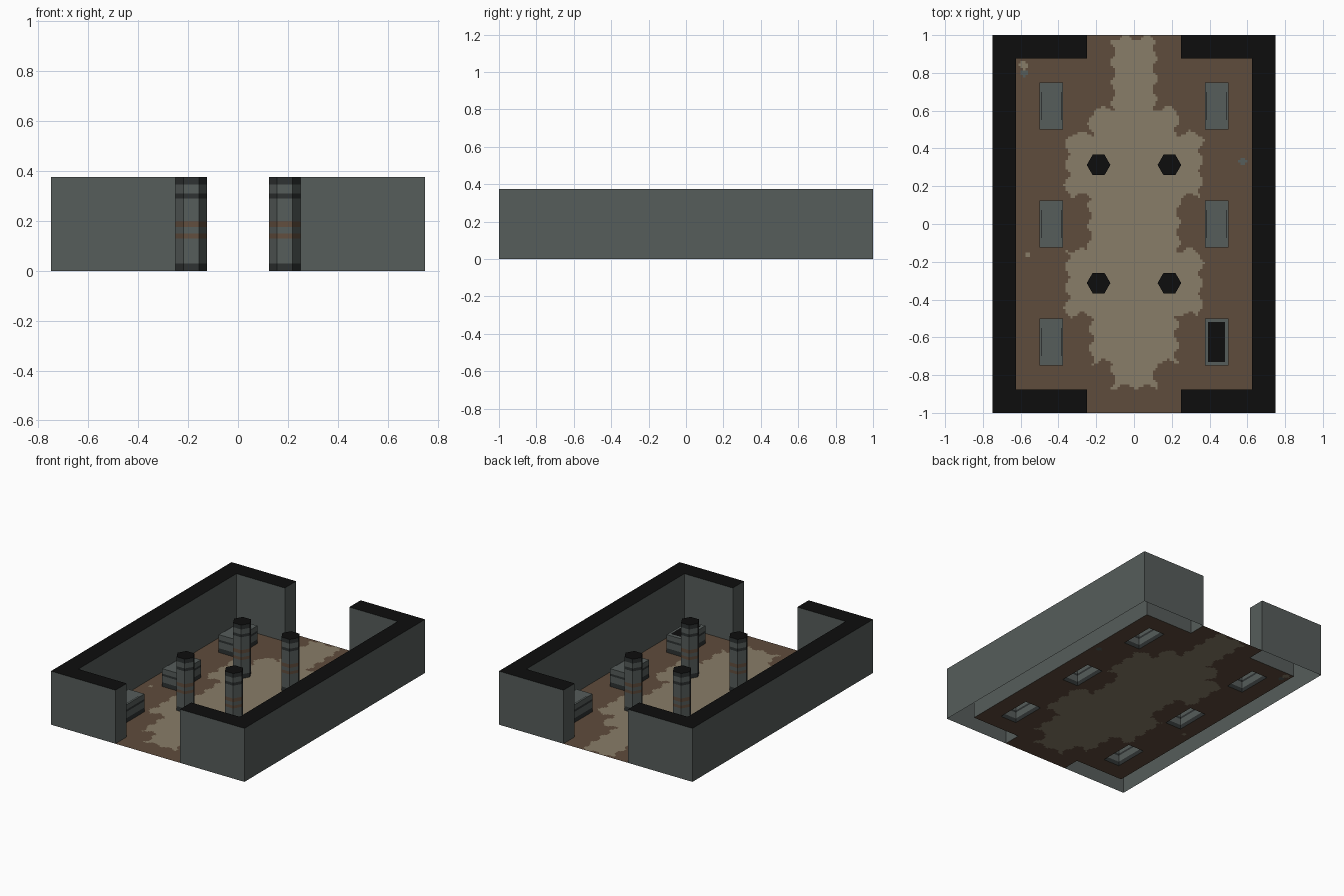
import bpy, bmesh, math

if "Cube" in bpy.data.objects:
    bpy.data.objects.remove(bpy.data.objects["Cube"])

H = 0.375          # wall and pillar height
TOMB_H = 0.125


def srgb(r, g, b):
    f = lambda c: ((c / 255 + 0.055) / 1.055) ** 2.4 if c > 10 else c / 255 / 12.92
    return (f(r), f(g), f(b), 1)


def material(name, rgb):
    m = bpy.data.materials.new(name)
    m.diffuse_color = srgb(*rgb)
    m.use_nodes = True
    m.node_tree.nodes["Principled BSDF"].inputs["Base Color"].default_value = m.diffuse_color
    return m


STONE = material("grey stone", (86, 93, 91))
BLACK = material("black", (13, 13, 13))
DIRT = material("brown dirt", (95, 76, 60))
PATH = material("tan path", (137, 125, 104))
DARK = material("dark stone", (46, 50, 50))
RUST = material("rust brown", (98, 78, 62))


def finish(bm, name, mats):
    me = bpy.data.meshes.new(name)
    bm.to_mesh(me)
    bm.free()
    for m in mats:
        me.materials.append(m)
    ob = bpy.data.objects.new(name, me)
    bpy.context.collection.objects.link(ob)
    return ob


def prism(name, pts, levels, mats, side, top):
    """Open-bottomed prism; side[i] colours the band between levels i and i+1."""
    bm = bmesh.new()
    rings = [[bm.verts.new((x, y, z)) for x, y in pts] for z in levels]
    n = len(pts)
    for k in range(len(levels) - 1):
        for i in range(n):
            j = (i + 1) % n
            f = bm.faces.new((rings[k][i], rings[k][j], rings[k + 1][j], rings[k + 1][i]))
            f.material_index = side[k]
    bm.faces.new(rings[-1]).material_index = top
    return finish(bm, name, mats)


# Side walls with returns either side of the doorways
right = [(0.75, -1), (0.75, 1), (0.25, 1), (0.25, 0.875), (0.625, 0.875),
         (0.625, -0.875), (0.25, -0.875), (0.25, -1)]
left = [(-x, y) for x, y in reversed(right)]
for name, pts in (("right_wall", right), ("left_wall", left)):
    prism(name, pts, (0, H), (STONE, BLACK), (0,), 1)

# Hexagonal pillars with rust and dark bands
bands = (0, 0.03, 0.13, 0.15, 0.175, 0.2, 0.29, 0.31, 0.345, H)
band_mats = (1, 0, 2, 0, 2, 0, 1, 0, 1)
for cx in (-0.1875, 0.1875):
    for cy in (-0.3125, 0.3125):
        hexagon = [(cx + 0.0625 * math.cos(i * math.pi / 3),
                    cy + 0.0625 * math.sin(i * math.pi / 3)) for i in range(6)]
        prism("pillar", hexagon, bands, (STONE, DARK, RUST, BLACK), band_mats, 3)


def plate(name, cx, cy, hx, hy, z, mat):
    bm = bmesh.new()
    bm.faces.new([bm.verts.new((cx + a * hx, cy + b * hy, z))
                  for a, b in ((-1, -1), (1, -1), (1, 1), (-1, 1))])
    return finish(bm, name, (mat,))


# Stone tombs along both sides, one of them with a black opening
tombs = [(x, y) for x in (-0.4375, 0.4375) for y in (-0.625, 0, 0.625)]
for cx, cy in tombs:
    pts = [(cx + a * 0.0625, cy + b * 0.125) for a, b in ((-1, -1), (1, -1), (1, 1), (-1, 1))]
    prism("tomb", pts, (0, 0.03, 0.075, 0.09, TOMB_H), (STONE, DARK), (1, 0, 1, 0), 0)
    if cx > 0 and cy < 0:
        plate("tomb_opening", cx, cy, 0.045, 0.105, TOMB_H + 0.002, BLACK)
    else:
        for s in (-1, 1):
            plate("lid_groove", cx + s * 0.053, cy, 0.003, 0.075, TOMB_H + 0.002, DARK)

# Floor grid: worn path down the middle, chosen by a ragged outline rule
STEP = 0.0125
OUTLINE = ((0.61, 0.11), (0.48, 0.23), (0.15, 0.355), (-0.14, 0.235),
           (-0.48, 0.355), (-0.73, 0.225), (-0.86, 0.11))


def on_path(x, y):
    yy = y + 0.014 * math.sin(x * 55 + 1)
    if yy > 0.985:
        return False
    for low, half in OUTLINE:
        if yy > low:
            return abs(x) < half + 0.014 * math.sin(y * 58 + (1 if x > 0 else 2.2))
    return False


def stain(x, y):
    if math.hypot(x + 0.585, y - 0.84) < 0.022 or math.hypot(x + 0.56, y + 0.165) < 0.015:
        return 1
    if math.hypot(x + 0.585, y - 0.8) < 0.02 or math.hypot(x - 0.575, y - 0.335) < 0.02:
        return 2
    return 0


bm = bmesh.new()
grid = {}


def vert(i, j):
    if (i, j) not in grid:
        grid[i, j] = bm.verts.new((i * STEP, j * STEP, 0))
    return grid[i, j]


for i in range(-50, 50):
    for j in range(-80, 80):
        x, y = (i + 0.5) * STEP, (j + 0.5) * STEP
        if abs(y) > 0.875 and abs(x) > 0.25:
            continue
        if any(abs(x - a) < 0.0625 and abs(y - b) < 0.125 for a, b in tombs):
            continue
        f = bm.faces.new((vert(i, j), vert(i + 1, j), vert(i + 1, j + 1), vert(i, j + 1)))
        f.material_index = 1 if on_path(x, y) else stain(x, y)
finish(bm, "floor", (DIRT, PATH, STONE))
